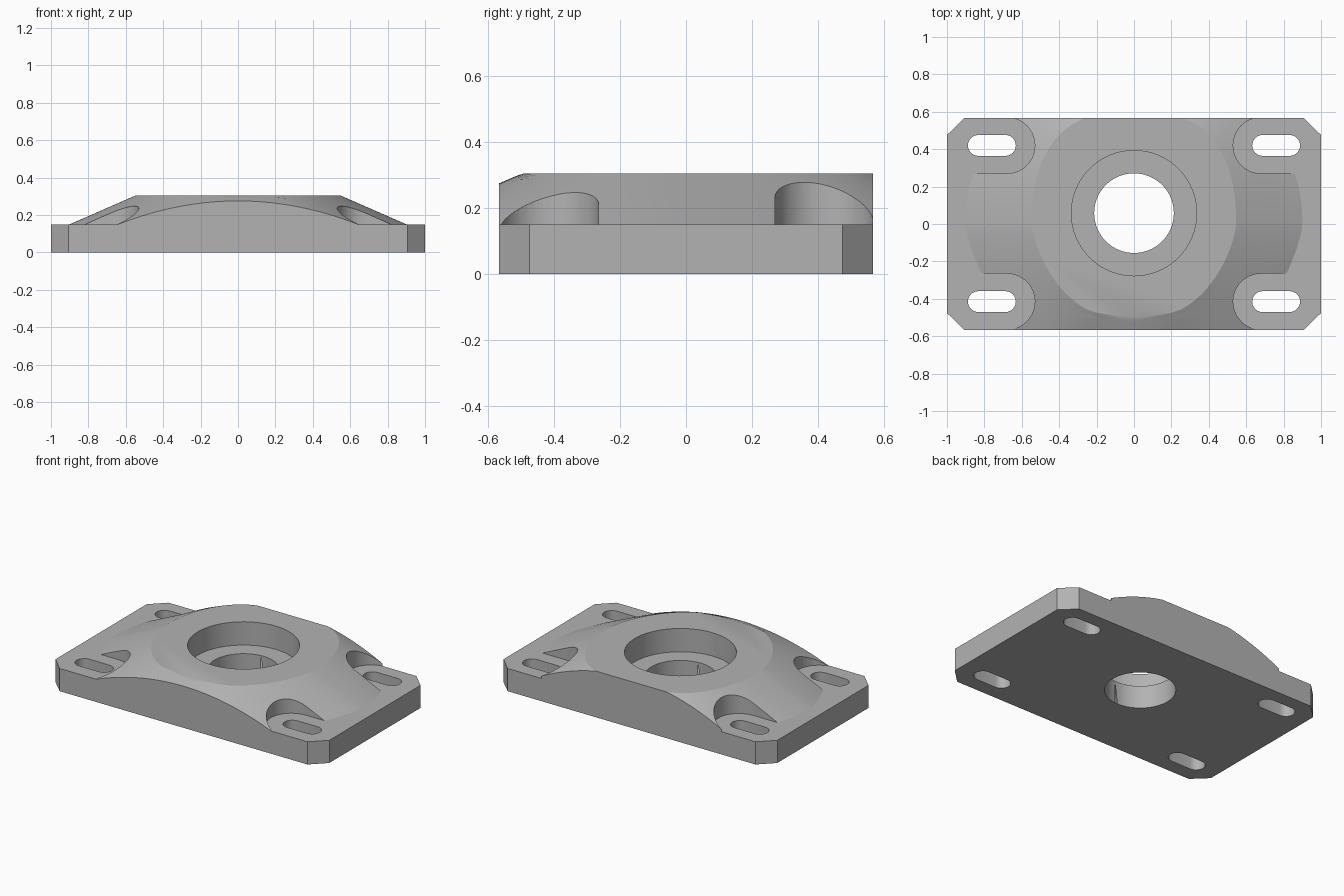
import bpy, bmesh, math

if "Cube" in bpy.data.objects:
    bpy.data.objects.remove(bpy.data.objects["Cube"])

HY, PLATE, TOP = 0.568, 0.15, 0.305   # half depth, plate height, clipped top height

metal = bpy.data.materials.new("grey_metal")
metal.diffuse_color = (0.45, 0.45, 0.45, 1)
metal.use_nodes = True
metal.node_tree.nodes["Principled BSDF"].inputs["Base Color"].default_value = metal.diffuse_color


def height(x, y):
    """Crowned surface: a sloped middle section blended into arched end sections."""
    mid = min(0.44, PLATE + 0.437 * (0.9 - x))
    if y < 0:
        w, arch = (-y / HY) ** 1.5, PLATE + 0.125 * (1 - (x / 0.64) ** 2)
    else:
        w, arch = (y / HY) ** 2.5, PLATE + 0.18 * (1 - (x / 0.69) ** 2)
    return mid * (1 - w) + arch * w


def reach(y, level):
    """Half width of the surface at a given level."""
    lo, hi = 0.0, 0.95
    for _ in range(40):
        m = (lo + hi) / 2
        lo, hi = (m, hi) if height(m, y) > level else (lo, m)
    return lo


def half_row(y):
    flat, edge = max(0.03, reach(y, TOP)), reach(y, PLATE)
    xs = [flat * i / 6 for i in range(7)]
    xs += [flat + (edge - flat) * i / 14 for i in range(1, 15)]
    return [(x, min(TOP, max(PLATE, height(x, y)))) for x in xs] + [(1.0, PLATE)]


def make_object(name, bm):
    bmesh.ops.recalc_face_normals(bm, faces=bm.faces[:])
    mesh = bpy.data.meshes.new(name)
    bm.to_mesh(mesh)
    bm.free()
    mesh.materials.append(metal)
    ob = bpy.data.objects.new(name, mesh)
    bpy.context.collection.objects.link(ob)
    return ob


def prism(name, pts, z0, z1):
    bm = bmesh.new()
    face = bm.faces.new([bm.verts.new((x, y, z0)) for x, y in pts])
    ext = bmesh.ops.extrude_face_region(bm, geom=[face])
    for v in ext["geom"]:
        if isinstance(v, bmesh.types.BMVert):
            v.co.z = z1
    return make_object(name, bm)


def capsule(x0, x1, cy, r, n=20):
    pts = [(x1 + r * math.cos(a), cy + r * math.sin(a))
           for a in (-math.pi / 2 + math.pi * i / n for i in range(n + 1))]
    return pts + [(x0 - r * math.cos(a), cy - r * math.sin(a))
                  for a in (-math.pi / 2 + math.pi * i / n for i in range(n + 1))]


def circle(cy, r, n=64):
    return [(r * math.cos(2 * math.pi * i / n), cy + r * math.sin(2 * math.pi * i / n))
            for i in range(n)]


# Plate with crowned top, lofted row by row
bm = bmesh.new()
rows = []
for j in range(61):
    y = -HY + 2 * HY * j / 60
    half = half_row(y)
    full = [(-x, z) for x, z in half[:0:-1]] + half
    rows.append([bm.verts.new((x, y, z)) for x, z in full])
for a, b in zip(rows, rows[1:]):
    for i in range(len(a) - 1):
        bm.faces.new((a[i], a[i + 1], b[i + 1], b[i]))
ext = bmesh.ops.extrude_face_region(bm, geom=bm.faces[:])
bottom = [g for g in ext["geom"] if isinstance(g, bmesh.types.BMVert)]
for v in bottom:
    v.co.z = 0
plate = make_object("mounting_plate", bm)

# Cutters: stepped bore, then slots, pockets and corner chamfers
cutters = [prism("bore_cutter", circle(0.058, 0.213), -0.1, 0.5),
           prism("counterbore_cutter", circle(0.058, 0.335), 0.151, 0.5)]
for sx in (-1, 1):
    for sy, cy in ((-1, -0.415), (1, 0.42)):
        def flip(pts):
            return [(sx * x, y) for x, y in pts]
        cutters += [
            prism("pocket_cutter", flip(capsule(0.68, 1.2, cy, 0.15)), PLATE, 0.5),
            prism("slot_cutter", flip(capsule(0.688, 0.832, cy, 0.056, 12)), -0.1, 0.5),
            prism("corner_cutter", [(sx * 0.905, sy * HY), (sx * 1.0, sy * 0.476),
                                    (sx * 1.095, sy * 0.384), (sx * 1.2, sy * 0.8),
                                    (sx * 0.81, sy * 0.66)], -0.1, 0.5)]

bpy.context.view_layer.objects.active = plate
plate.select_set(True)
for c in cutters:
    mod = plate.modifiers.new("cut", 'BOOLEAN')
    mod.operation, mod.solver, mod.object = 'DIFFERENCE', 'EXACT', c
    bpy.ops.object.modifier_apply(modifier=mod.name)
    bpy.data.objects.remove(c)

# Merge flat areas and keep cut edges crisp
bm = bmesh.new()
bm.from_mesh(plate.data)
bmesh.ops.remove_doubles(bm, verts=bm.verts[:], dist=0.0002)
bmesh.ops.dissolve_limit(bm, angle_limit=0.002, verts=bm.verts[:], edges=bm.edges[:])
bm.to_mesh(plate.data)
bm.free()
bpy.ops.object.shade_smooth_by_angle(angle=math.radians(20))
